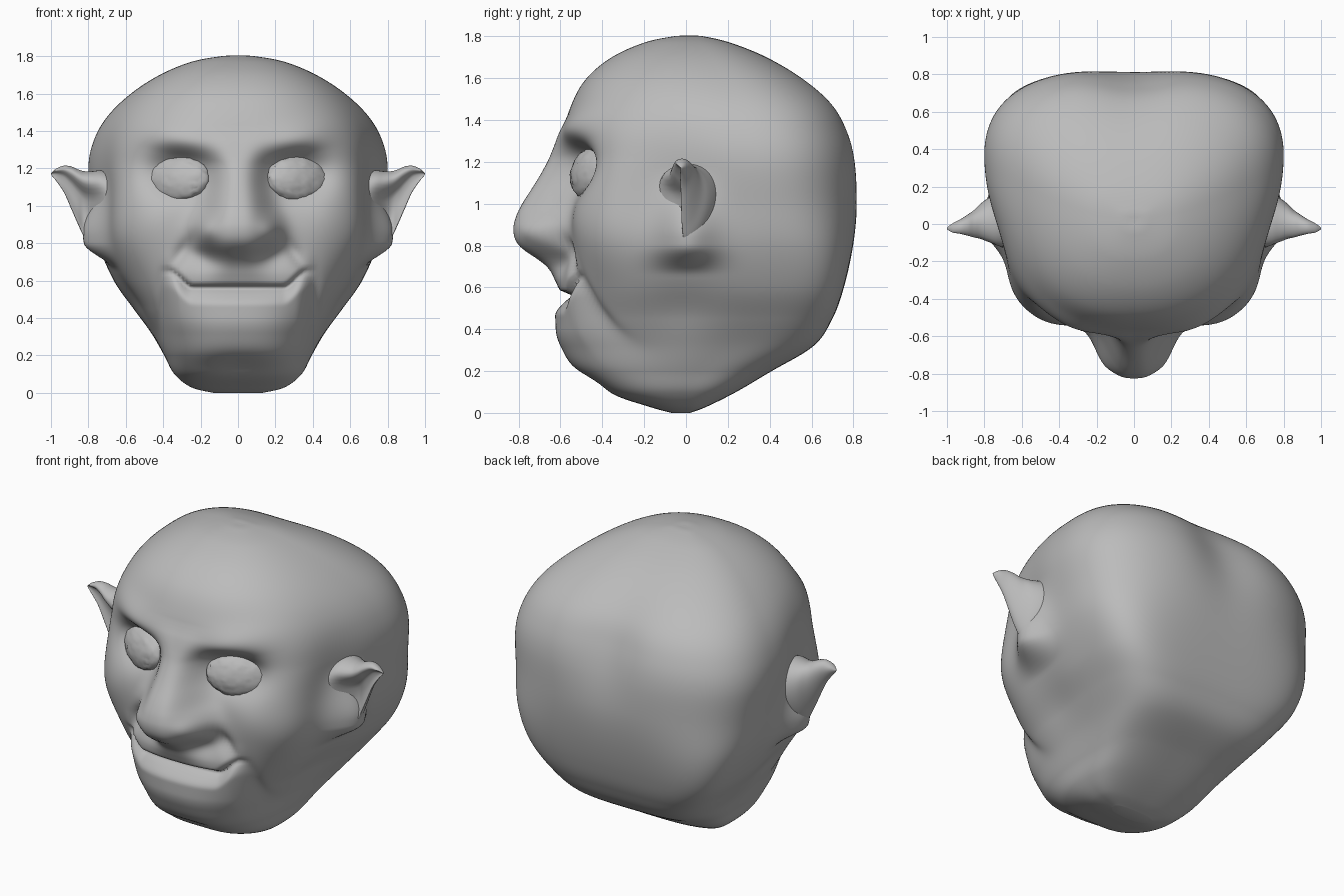
import bpy, bmesh, math, random
from mathutils import Vector

random.seed(4)
if "Cube" in bpy.data.objects:
    bpy.data.objects.remove(bpy.data.objects["Cube"], do_unlink=True)

skin = bpy.data.materials.new("grey_clay")
skin.use_nodes = True
GREY = (0.5, 0.5, 0.5, 1)
skin.diffuse_color = GREY
skin.node_tree.nodes["Principled BSDF"].inputs["Base Color"].default_value = GREY


def smooth(a, b, t):
    t = min(max((t - a) / (b - a), 0), 1)
    return t * t * (3 - 2 * t)


def bell(t, centre, width):
    return math.exp(-((t - centre) / width) ** 2)


def spline(rows, t):
    """Smooth curve through rows of values, t running from zero to one."""
    f = t * (len(rows) - 1)
    i = min(int(f), len(rows) - 2)
    u = f - i
    a, b, c, d = (rows[min(max(i + k, 0), len(rows) - 1)] for k in (-1, 0, 1, 2))
    return [0.5 * (2 * q + (r - p) * u + (2 * p - 5 * q + 4 * r - s) * u * u
                   + (3 * q - p - 3 * r + s) * u ** 3)
            for p, q, r, s in zip(a, b, c, d)]


def lookup(rows, z):
    """Value at height z from rows of (z, values...)."""
    for lo, hi in zip(rows, rows[1:]):
        if lo[0] <= z <= hi[0]:
            e = (z - lo[0]) / (hi[0] - lo[0])
            return [p + (q - p) * e for p, q in zip(lo[1:], hi[1:])]
    return rows[0][1:] if z < rows[0][0] else rows[-1][1:]


def loft(name, rings):
    """Skin a list of closed rings and cap both ends."""
    bm = bmesh.new()
    loops = [[bm.verts.new(p) for p in ring] for ring in rings]
    n = len(loops[0])
    for lo, hi in zip(loops, loops[1:]):
        for i in range(n):
            j = (i + 1) % n
            bm.faces.new((lo[i], lo[j], hi[j], hi[i]))
    bm.faces.new(loops[0][::-1])
    bm.faces.new(loops[-1])
    bmesh.ops.recalc_face_normals(bm, faces=bm.faces)
    return finish(name, bm)


def finish(name, bm):
    mesh = bpy.data.meshes.new(name)
    bm.to_mesh(mesh)
    bm.free()
    mesh.materials.append(skin)
    for p in mesh.polygons:
        p.use_smooth = True
    obj = bpy.data.objects.new(name, mesh)
    bpy.context.collection.objects.link(obj)
    return obj


# Skull: height, half width, front, back
SKULL = [
    (0.0, 0.13, -0.07, 0.02), (0.03, 0.25, -0.18, 0.1), (0.1, 0.34, -0.39, 0.24),
    (0.2, 0.395, -0.51, 0.41), (0.32, 0.465, -0.54, 0.61), (0.45, 0.56, -0.55, 0.7),
    (0.6, 0.665, -0.55, 0.755), (0.8, 0.75, -0.55, 0.8), (1.0, 0.785, -0.55, 0.825),
    (1.2, 0.805, -0.565, 0.825), (1.35, 0.775, -0.58, 0.79), (1.48, 0.7, -0.545, 0.715),
    (1.6, 0.575, -0.475, 0.575), (1.7, 0.42, -0.355, 0.4), (1.77, 0.25, -0.2, 0.22),
    (1.8, 0.09, -0.06, 0.09), (1.803, 0.01, 0.01, 0.03)]

# Nose: height, projection, half width
NOSE = [
    (0.58, 0, 0.18), (0.66, 0.04, 0.15), (0.71, 0.1, 0.13), (0.75, 0.18, 0.16),
    (0.79, 0.25, 0.19), (0.86, 0.28, 0.205), (0.93, 0.27, 0.19), (1.0, 0.235, 0.16),
    (1.1, 0.165, 0.135), (1.2, 0.1, 0.125), (1.3, 0.04, 0.14), (1.4, 0, 0.18)]


def face_push(x, z):
    """How far the face stands forward of the skull."""
    ax = abs(x)
    # nose, averaged over a short span so its profile stays soft
    out = 0
    for dz in (-0.025, 0, 0.025):
        depth, half = lookup(NOSE, z + dz)
        out += depth * math.exp(-(ax / half) ** 3) / 3
    # nose wings
    out += 0.045 * bell(ax, 0.18, 0.06) * bell(z, 0.87, 0.07)
    # eye sockets and slanted brows
    brow = 1.26 + 0.22 * ax
    out -= 0.13 * bell(ax, 0.32, 0.17) * bell(z, 1.18, 0.12) * smooth(brow + 0.07, brow - 0.07, z)
    out += 0.025 * bell(z, brow + 0.03, 0.09) * bell(ax, 0.33, 0.2)
    # cheeks and the fold beside the nose
    out += 0.015 * bell(ax, 0.46, 0.13) * bell(z, 0.92, 0.13)
    fold = 0.24 + 0.6 * (0.85 - z)
    out -= 0.025 * bell(ax, fold, 0.04) * bell(z, 0.75, 0.12)
    # jutting lower lip and rounded chin block below the mouth line
    lip = 0.565 + 0.09 * smooth(0.24, 0.37, ax)
    side = smooth(0.43, 0.31, ax) * (1 - 2.2 * min(ax, 0.43) ** 2)
    out += 0.075 * side * smooth(0.12, 0.4, z) * smooth(lip + 0.015, lip - 0.1, z)
    out += 0.05 * side * smooth(lip - 0.01, lip + 0.02, z) * smooth(0.78, 0.62, z)
    out -= 0.02 * side * bell(z, lip, 0.016)
    # creases at the mouth corners and hollow under the chin
    out -= 0.025 * bell(ax, 0.41, 0.03) * bell(z, 0.46, 0.17)
    out -= 0.04 * bell(ax, 0, 0.2) * bell(z, 0.14, 0.06)
    return out


def head_ring(t, count=280):
    z, wide, front, back = spline(SKULL, t)
    mid = front + 0.62 * (back - front)
    front_power = 2.6 + 1.1 * bell(z, 0.88, 0.25) - 0.25 * smooth(1.1, 1.5, z)
    back_power = 2.7 + 2.2 * bell(z, 0.52, 0.32) - 0.3 * smooth(1.5, 1.8, z)
    ring = []
    for i in range(count):
        a = math.tau * i / count
        c, s = math.cos(a), math.sin(a)
        power = back_power if s > 0 else front_power
        r = (abs(c) ** power + abs(s) ** power) ** (-1 / power)
        x = wide * c * r
        y = mid + s * r * (back - mid if s > 0 else mid - front)
        # groove between the two rear lobes
        if s > 0:
            y -= 0.055 * bell(x, 0, 0.22) * smooth(0.5, 1, s) * bell(z, 1.36, 0.3)
        # temples narrower than the back, hollow along the jaw
        x *= 1 - 0.1 * bell(y, -0.12, 0.28) * bell(z, 1.05, 0.4)
        x *= 1 - 0.06 * bell(y, -0.02, 0.2) * bell(z, 0.5, 0.15)
        # swelling that carries the ear lobe
        lobe = bell(y, 0.0, 0.14) * smooth(0.66, 0.8, z) * smooth(1.18, 0.84, z)
        x += math.copysign(0.12 * lobe, c)
        ahead = smooth(0.2, 0.75, -s * r)
        ring.append(Vector((x, y - ahead * face_push(x, z), z)))
    return ring


loft("head", [head_ring(i / 200) for i in range(201)])

# Ear: outward distance, middle y, half depth, bottom, top
EAR = [
    (0.66, 0.02, 0.2, 0.8, 1.18), (0.73, 0.01, 0.19, 0.8, 1.19),
    (0.78, 0.005, 0.165, 0.8, 1.185), (0.82, 0.0, 0.135, 0.83, 1.185),
    (0.855, -0.01, 0.105, 0.9, 1.195), (0.89, -0.015, 0.08, 0.98, 1.21),
    (0.93, -0.02, 0.055, 1.07, 1.215), (0.97, -0.025, 0.035, 1.13, 1.2),
    (0.995, -0.025, 0.012, 1.16, 1.18), (1.0, -0.025, 0.003, 1.168, 1.174)]


def ear_ring(t, side, count=48):
    x, mid, deep, low, high = spline(EAR, t)
    ring = []
    for i in range(count):
        a = math.tau * i / count
        up, along = math.sin(a), math.cos(a)
        # narrower towards the lobe
        y = mid + deep * along * (0.78 + 0.22 * up)
        # cupped front under the rim
        if along < 0:
            y += 0.8 * deep * along * along * smooth(0.66, 0.84, x) * smooth(0.9, 0.2, up)
        ring.append(Vector((side * x, y, (low + high) / 2 + (high - low) / 2 * up)))
    return ring


for label, side in (("left", 1), ("right", -1)):
    loft(label + "_ear", [ear_ring(i / 40, side) for i in range(41)])
    # rough flattened eyeball, turned slightly outwards
    bm = bmesh.new()
    bmesh.ops.create_icosphere(bm, subdivisions=4, radius=1)
    for v in bm.verts:
        v.co *= 1 + random.uniform(-0.03, 0.03)
        v.co = Vector((v.co.x * 0.18, v.co.y * 0.075, v.co.z * 0.125))
    eye = finish(label + "_eye", bm)
    eye.location = (side * 0.318, -0.45, 1.145)
    eye.rotation_euler = (math.radians(-12), 0, side * math.radians(26))
